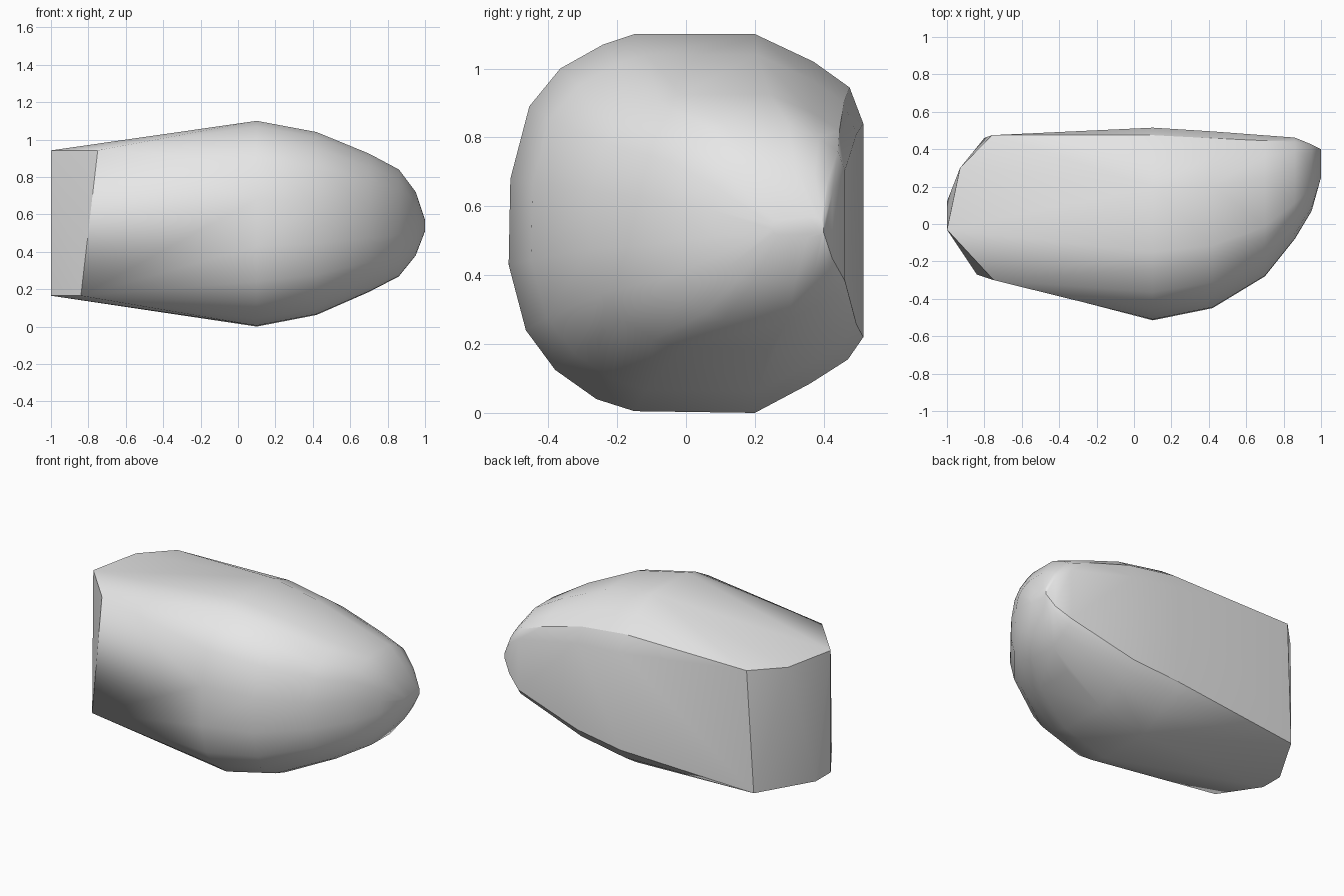
import bpy
import bmesh
from math import radians

cube = bpy.data.objects.get("Cube")
if cube:
    bpy.data.objects.remove(cube, do_unlink=True)

# Widest cross-section of the boulder (y, z)
SECTION = [(-.15, 1.10), (.20, 1.10), (.37, 1.02), (.475, .945), (.515, .84),
           (.515, .22), (.47, .155), (.36, .085), (.20, .0), (-.15, .005),
           (-.26, .04), (-.38, .125), (-.465, .24), (-.515, .43), (-.51, .68),
           (-.455, .89), (-.365, 1.0), (-.24, 1.07)]

# Stations towards the rounded nose: x, y range, z range
STATIONS = [(.10, -.515, .515, .0, 1.10),
            (.42, -.45, .495, .062, 1.04),
            (.70, -.28, .475, .185, .925),
            (.86, -.08, .462, .268, .84),
            (.95, .07, .425, .38, .72),
            (1.0, .25, .40, .51, .57)]

# Broken blunt end: upper and lower outlines (x, y)
UPPER_END = [(-.76, .475), (-.93, .30), (-1.0, -.03), (-.75, -.30)]
LOWER_END = [(-.80, .46), (-1.0, .12), (-1.0, -.03), (-.84, -.27)]


def remap(value, old_low, old_high, low, high):
    return low + (value - old_low) / (old_high - old_low) * (high - low)


bm = bmesh.new()
for x, y0, y1, z0, z1 in STATIONS:
    for y, z in SECTION:
        bm.verts.new((x, remap(y, -.515, .515, y0, y1),
                      remap(z, 0, 1.10, z0, z1)))
for outline, z in ((UPPER_END, .942), (LOWER_END, .165)):
    for x, y in outline:
        bm.verts.new((x, y, z))

# Wrap the stations in one faceted skin
hull = bmesh.ops.convex_hull(bm, input=bm.verts[:])
spare = {g for g in hull["geom_interior"] + hull["geom_unused"]
         if isinstance(g, bmesh.types.BMVert)}
bmesh.ops.delete(bm, geom=list(spare), context='VERTS')
bmesh.ops.dissolve_limit(bm, angle_limit=radians(2),
                         verts=bm.verts[:], edges=bm.edges[:])
bmesh.ops.recalc_face_normals(bm, faces=bm.faces[:])

mesh = bpy.data.meshes.new("boulder")
bm.to_mesh(mesh)
bm.free()
boulder = bpy.data.objects.new("boulder", mesh)
bpy.context.collection.objects.link(boulder)

# Plain stone grey
stone = bpy.data.materials.new("stone grey")
stone.use_nodes = True
grey = (.8, .8, .8, 1)
stone.diffuse_color = grey
stone.node_tree.nodes["Principled BSDF"].inputs["Base Color"].default_value = grey
mesh.materials.append(stone)

# Soft facets with crisp broken edges
bpy.ops.object.select_all(action='DESELECT')
boulder.select_set(True)
bpy.context.view_layer.objects.active = boulder
bpy.ops.object.shade_smooth_by_angle(angle=radians(30))
